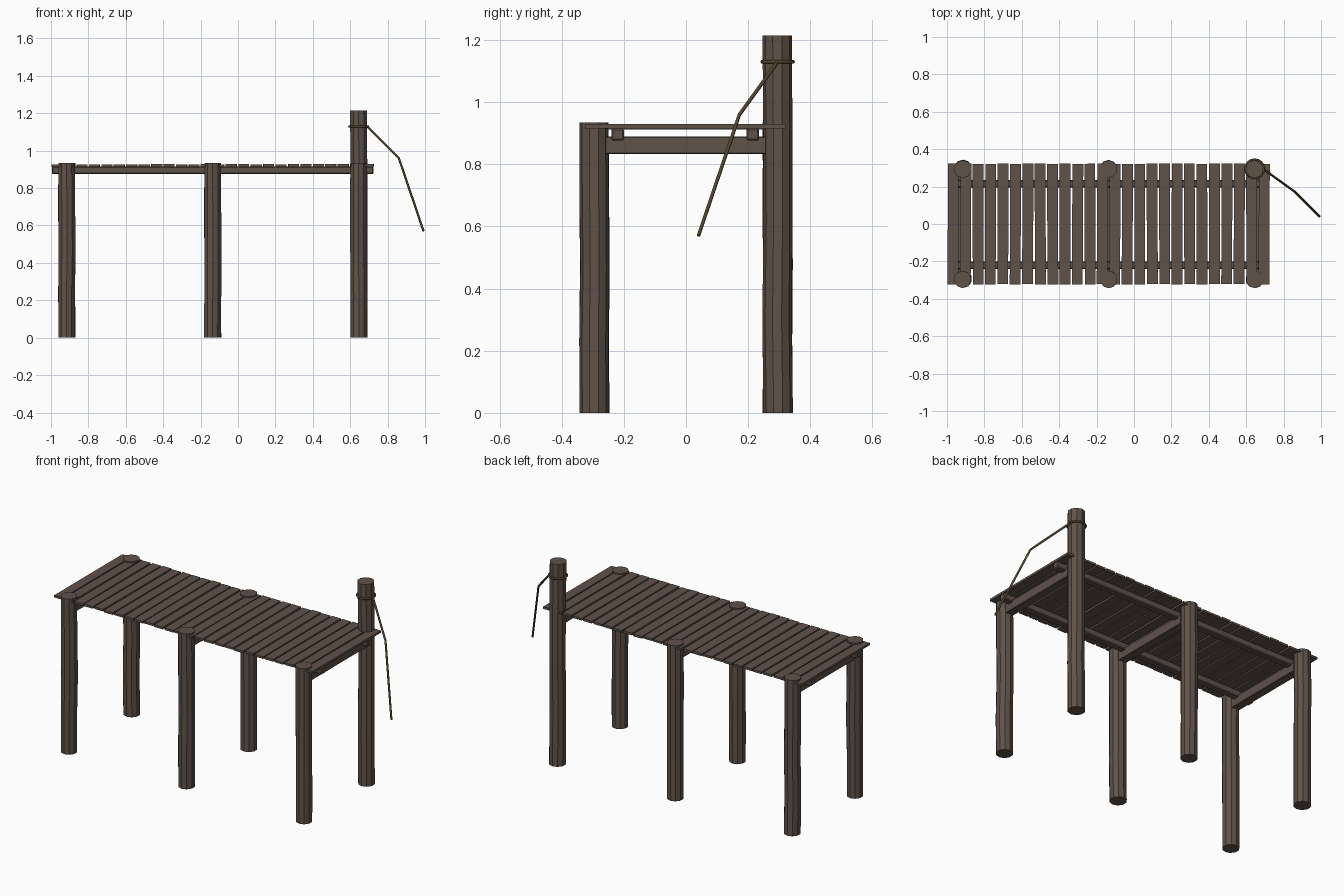
import bpy, bmesh, math, random
from mathutils import Vector, Matrix

random.seed(4)
cube = bpy.data.objects.get("Cube")
if cube:
    bpy.data.objects.remove(cube)


def material(name, rgb):
    m = bpy.data.materials.new(name)
    m.use_nodes = True
    m.diffuse_color = (*rgb, 1)
    bsdf = m.node_tree.nodes["Principled BSDF"]
    bsdf.inputs["Base Color"].default_value = (*rgb, 1)
    bsdf.inputs["Roughness"].default_value = 0.9
    return m


WOOD = material("weathered wood", (0.115, 0.085, 0.066))
ROPE = material("old rope", (0.085, 0.06, 0.025))


def finish(name, bm, mat):
    me = bpy.data.meshes.new(name)
    bm.normal_update()
    bm.to_mesh(me)
    bm.free()
    me.materials.append(mat)
    ob = bpy.data.objects.new(name, me)
    bpy.context.collection.objects.link(ob)
    return ob


def box(name, centre, size, turn=0, bevel=0):
    bm = bmesh.new()
    bmesh.ops.create_cube(bm, size=1)
    bmesh.ops.scale(bm, vec=size, verts=bm.verts)
    bmesh.ops.rotate(bm, matrix=Matrix.Rotation(turn, 3, "Z"), verts=bm.verts)
    bmesh.ops.translate(bm, vec=centre, verts=bm.verts)
    if bevel:
        bmesh.ops.bevel(bm, geom=bm.edges[:], offset=bevel, segments=1, affect="EDGES")
    return finish(name, bm, WOOD)


def post(name, x, y, height):
    # Ten-sided log with slightly uneven rings
    bm = bmesh.new()
    rings = []
    levels = 5
    for i in range(levels):
        r = 0.047 + random.uniform(-0.001, 0.001)
        dx, dy = (random.uniform(-0.002, 0.002) for _ in "xy")
        rings.append([bm.verts.new((x + dx + r * math.sin(math.tau * k / 10),
                                    y + dy + r * math.cos(math.tau * k / 10),
                                    height * i / (levels - 1))) for k in range(10)])
    for low, high in zip(rings, rings[1:]):
        for k in range(10):
            n = (k + 1) % 10
            bm.faces.new((low[n], low[k], high[k], high[n]))
    bm.faces.new(rings[0])
    bm.faces.new(rings[-1][::-1])
    return finish(name, bm, WOOD)


def rope(name, points, radius, closed=False):
    cu = bpy.data.curves.new(name, "CURVE")
    cu.dimensions = "3D"
    cu.bevel_depth = radius
    cu.bevel_resolution = 1
    cu.use_fill_caps = True
    sp = cu.splines.new("POLY")
    sp.points.add(len(points) - 1)
    for p, co in zip(sp.points, points):
        p.co = (*co, 1)
    sp.use_cyclic_u = closed
    cu.materials.append(ROPE)
    ob = bpy.data.objects.new(name, cu)
    bpy.context.collection.objects.link(ob)
    return ob


# Posts and the cross beams joining each pair
POST_Y = 0.295
for row, x in zip(("left_end", "middle", "mooring_end"), (-0.915, -0.135, 0.645)):
    post(row + "_front_post", x, -POST_Y, 0.935)
    post(row + "_back_post", x, POST_Y, 1.215 if row == "mooring_end" else 0.935)
    box(row + "_cross_beam", (x, 0, 0.862), (0.05, 0.54, 0.056), bevel=0.003)

# Long stringers under the deck
for side, y in (("front", -0.22), ("back", 0.215)):
    box(side + "_stringer", (-0.135, y, 0.896), (1.72, 0.04, 0.04), bevel=0.005)

# Deck boards, each a little out of true
COUNT, START, STEP = 26, -1.0, 0.0665
for i in range(COUNT):
    x = START + STEP * (i + 0.5)
    box("deck_board", (x, random.uniform(-0.002, 0.002), 0.921 + random.uniform(-0.002, 0.002)),
        (0.058, 0.645, 0.013), turn=random.uniform(-0.006, 0.006))

# Rope loop and its loose end
loop = [(0.645 + 0.05 * math.cos(math.tau * k / 16),
         POST_Y + 0.05 * math.sin(math.tau * k / 16), 1.13) for k in range(16)]
rope("rope_loop", loop, 0.006, closed=True)
rope("rope_tail", [(0.69, 0.295, 1.13), (0.86, 0.172, 0.96), (0.992, 0.04, 0.57)], 0.006)
